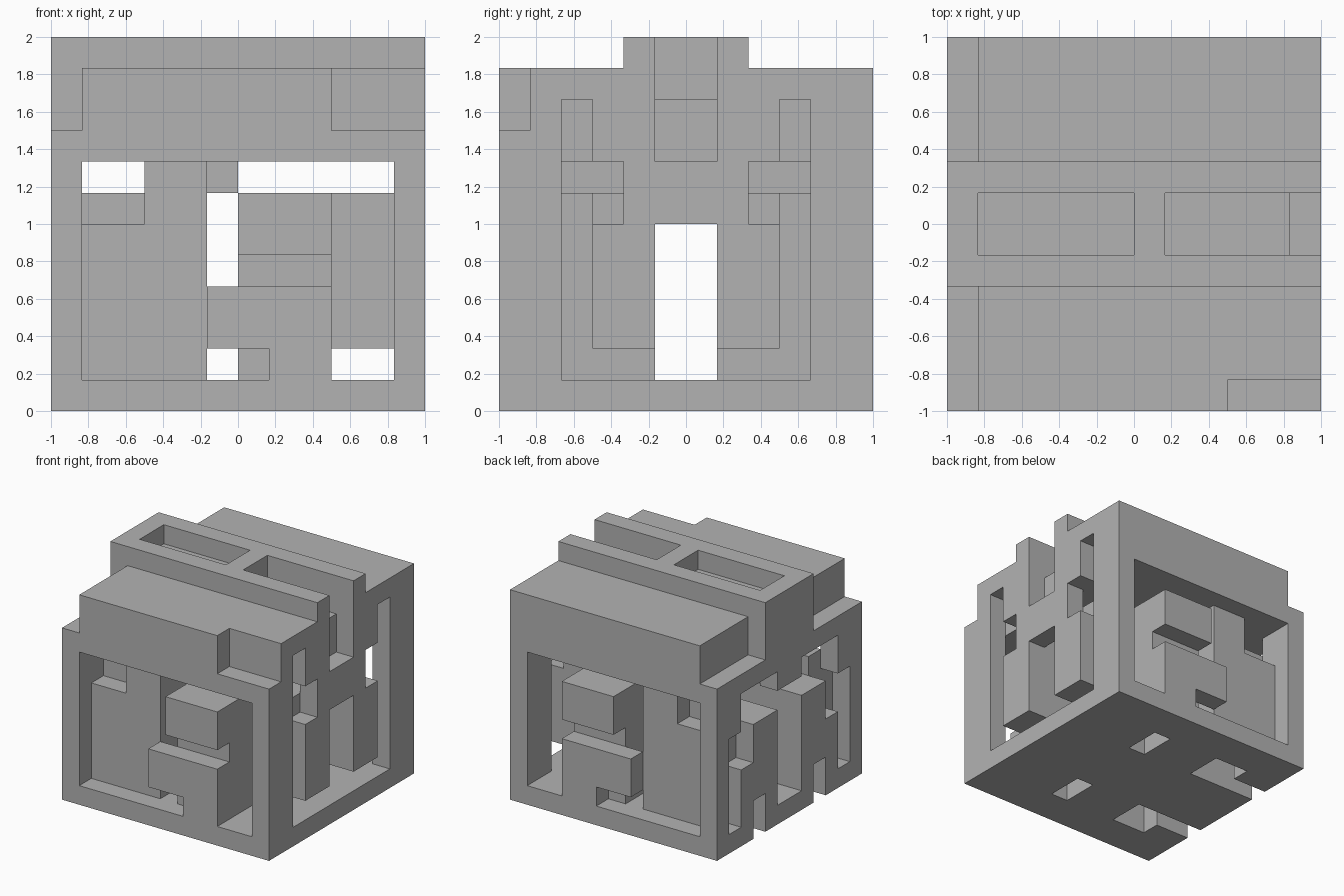
import bpy
import bmesh
from mathutils import Vector

cube = bpy.data.objects.get("Cube")
if cube:
    bpy.data.objects.remove(cube, do_unlink=True)

COUNT = 12               # grid steps along each side
STEP = 2 / COUNT
solid = set()


def cells(x, y, z, mirror):
    """Grid cells of a box, repeated front to back when mirrored."""
    found = set()
    for i in range(*x):
        for j in range(*y):
            for k in range(*z):
                found.add((i, j, k))
                if mirror:
                    found.add((i, COUNT - 1 - j, k))
    return found


def fill(x, y, z, mirror=True):
    solid.update(cells(x, y, z, mirror))


def carve(x, y, z, mirror=True):
    solid.difference_update(cells(x, y, z, mirror))


# Outer block with a raised ridge across the top
fill(x=(0, 12), y=(0, 6), z=(0, 11))
fill(x=(0, 12), y=(4, 6), z=(11, 12))

# Hollow inside, with large front and back windows
carve(x=(1, 11), y=(0, 6), z=(1, 8))

# Roof: lowered left edge, front corner notch and ridge slots
carve(x=(0, 1), y=(0, 4), z=(9, 11))
carve(x=(9, 12), y=(0, 1), z=(9, 11), mirror=False)
carve(x=(1, 6), y=(5, 6), z=(11, 12))
carve(x=(7, 11), y=(5, 6), z=(10, 12))
carve(x=(11, 12), y=(5, 6), z=(8, 12))

# Openings in the +x wall
carve(x=(11, 12), y=(2, 3), z=(1, 10))
carve(x=(11, 12), y=(3, 4), z=(6, 8))
carve(x=(11, 12), y=(3, 5), z=(1, 2))
carve(x=(11, 12), y=(5, 6), z=(1, 6))

# Openings in the -x wall
carve(x=(0, 1), y=(1, 2), z=(1, 6))
carve(x=(0, 1), y=(2, 3), z=(4, 8))
carve(x=(0, 1), y=(3, 5), z=(6, 8))
carve(x=(0, 1), y=(5, 6), z=(1, 7))

# Inner column with two blocks that reach the window
fill(x=(6, 9), y=(1, 5), z=(1, 7))
fill(x=(6, 9), y=(0, 1), z=(5, 7))
fill(x=(5, 9), y=(0, 1), z=(2, 4))
fill(x=(7, 9), y=(0, 1), z=(1, 2))

# Link from the column to the +x wall
fill(x=(9, 11), y=(3, 5), z=(2, 7))

# Wide inner panel with a stepped top
fill(x=(1, 5), y=(1, 5), z=(1, 6))
fill(x=(1, 3), y=(2, 3), z=(6, 7))
fill(x=(3, 5), y=(1, 5), z=(6, 8))
fill(x=(5, 6), y=(2, 4), z=(7, 8))

# Holes in the underside
carve(x=(0, 2), y=(3, 4), z=(0, 2))
carve(x=(2, 4), y=(2, 4), z=(0, 2))
carve(x=(7, 8), y=(2, 4), z=(0, 2))


def build(name, material):
    """Skin the filled cells with flat outer faces."""
    bm = bmesh.new()
    corners = {}

    def corner(p):
        key = tuple(round(c) for c in p)
        if key not in corners:
            corners[key] = bm.verts.new((key[0] * STEP - 1, key[1] * STEP - 1, key[2] * STEP))
        return corners[key]

    for cell in sorted(solid):
        for axis in range(3):
            u, v = Vector((0, 0, 0)), Vector((0, 0, 0))
            u[(axis + 1) % 3] = 1
            v[(axis + 2) % 3] = 1
            for side in (0, 1):
                neighbour = list(cell)
                neighbour[axis] += 1 if side else -1
                if tuple(neighbour) in solid:
                    continue
                base = Vector(cell)
                base[axis] += side
                loop = [base, base + u, base + u + v, base + v]
                if not side:
                    loop.reverse()
                bm.faces.new([corner(p) for p in loop])
    # Merge the coplanar squares into large flat faces
    bmesh.ops.dissolve_limit(bm, angle_limit=0.01, verts=bm.verts[:], edges=bm.edges[:])
    bmesh.ops.triangulate(bm, faces=[f for f in bm.faces if len(f.verts) > 4])
    mesh = bpy.data.meshes.new(name)
    bm.to_mesh(mesh)
    bm.free()
    mesh.materials.append(material)
    obj = bpy.data.objects.new(name, mesh)
    bpy.context.collection.objects.link(obj)
    return obj


grey = bpy.data.materials.new("plain_grey")
grey.use_nodes = True
colour = (0.45, 0.45, 0.45, 1)
grey.diffuse_color = colour
grey.node_tree.nodes["Principled BSDF"].inputs["Base Color"].default_value = colour

build("carved_block", grey)
